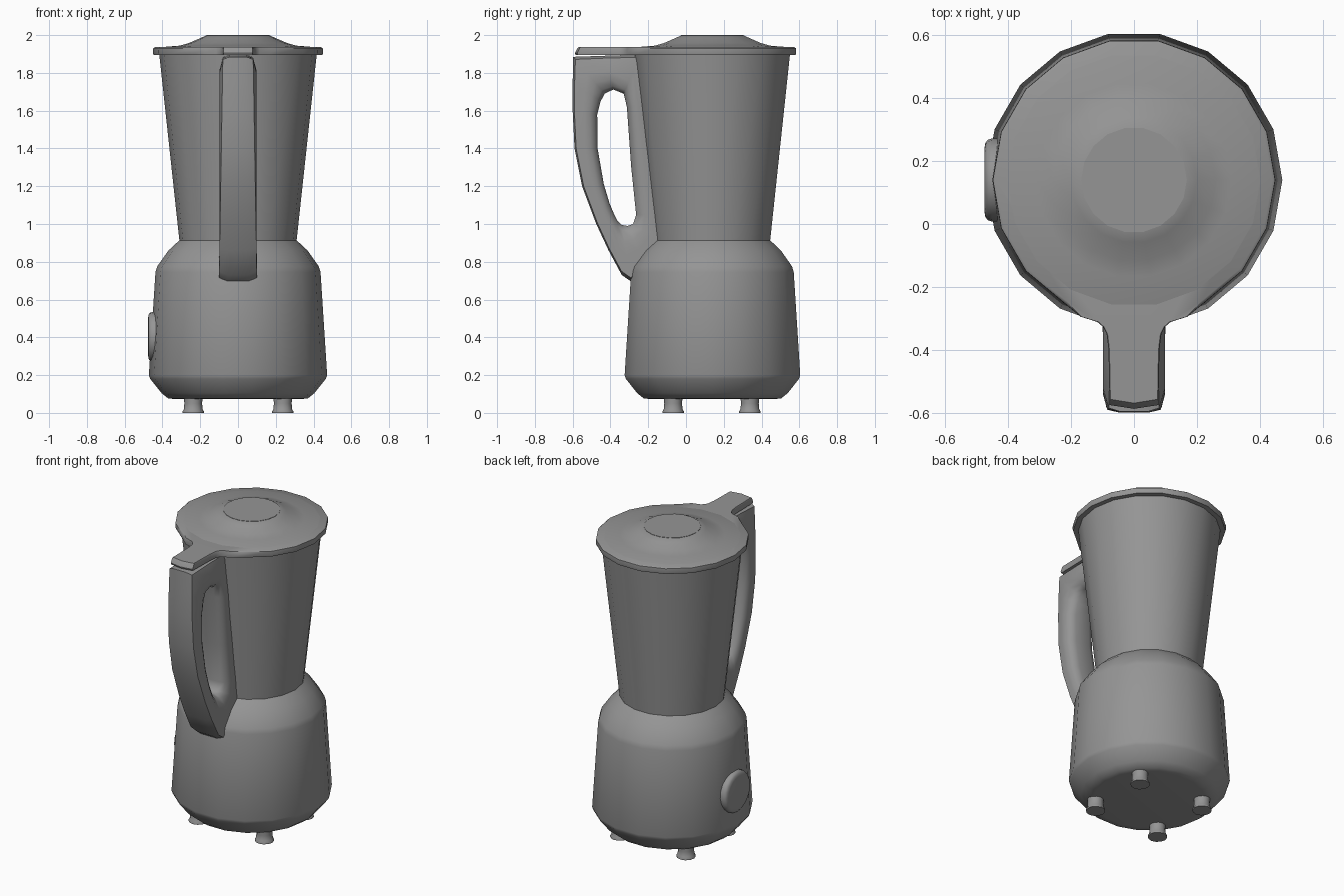
import bpy, bmesh, math
from mathutils import Matrix

if "Cube" in bpy.data.objects:
    bpy.data.objects.remove(bpy.data.objects["Cube"])

CY = 0.14          # axis of the round parts
SIDES = 18

grey = bpy.data.materials.new("dark_grey")
grey.diffuse_color = (0.3, 0.3, 0.3, 1)
grey.use_nodes = True
grey.node_tree.nodes["Principled BSDF"].inputs["Base Color"].default_value = grey.diffuse_color


def make_object(name, bm):
    bmesh.ops.recalc_face_normals(bm, faces=bm.faces[:])
    mesh = bpy.data.meshes.new(name)
    bm.to_mesh(mesh)
    bm.free()
    mesh.materials.append(grey)
    ob = bpy.data.objects.new(name, mesh)
    bpy.context.collection.objects.link(ob)
    return ob


def loft(name, rings, cap=True, closed=False, matrix=None):
    """Skin equal-length closed rings of points."""
    bm = bmesh.new()
    loops = [[bm.verts.new(p) for p in ring] for ring in rings]
    pairs = list(zip(loops, loops[1:]))
    if closed:
        pairs.append((loops[-1], loops[0]))
    for a, b in pairs:
        n = len(a)
        for i in range(n):
            j = (i + 1) % n
            bm.faces.new((a[i], a[j], b[j], b[i]))
    if cap and not closed:
        bm.faces.new(loops[0][::-1])
        bm.faces.new(loops[-1])
    if matrix:
        bm.transform(matrix)
    return make_object(name, bm)


def lathe(name, profile, sides=SIDES, matrix=None):
    rings = [[(r * math.cos(math.tau * i / sides), r * math.sin(math.tau * i / sides), z)
              for i in range(sides)] for r, z in profile]
    return loft(name, rings, matrix=matrix or Matrix.Translation((0, CY, 0)))


# Motor base and jug
lathe("motor_base", [(0.33, 0.073), (0.37, 0.077), (0.405, 0.105), (0.465, 0.18), (0.472, 0.2),
                     (0.437, 0.745), (0.428, 0.775), (0.368, 0.86), (0.325, 0.9), (0.305, 0.918)])
lathe("jug", [(0.31, 0.91), (0.417, 1.9)])

# Lid plate with the tab over the handle
def lid_ring(r, w, end, z):
    ring = [(r * math.cos(math.radians(a)), CY + r * math.sin(math.radians(a)), z)
            for a in range(-60, 241, 20)]
    half = [(0.17, -0.295), (0.115, -0.312), (0.098, -0.328), (0.087, -0.35), (0.081, -0.4),
            (0.078, end + 0.012)]
    ring += [(-x + w, y, z) for x, y in half]
    ring += [(0, end, z)]
    ring += [(x - w, y, z) for x, y in reversed(half)]
    return ring

loft("lid_plate", [lid_ring(0.447, 0.001, -0.585, 1.895), lid_ring(0.45, 0, -0.588, 1.905),
                   lid_ring(0.449, 0, -0.575, 1.93), lid_ring(0.44, 0.003, -0.57, 1.936)])

# Lid dome and its flat centre
lathe("lid_dome", [(0.42, 1.93), (0.40, 1.937), (0.31, 1.944), (0.26, 1.958), (0.20, 1.984),
                   (0.168, 1.998)])
lathe("lid_cap", [(0.168, 1.99), (0.168, 2.0)])

# Handle: loop of (outer, inner) side-view points, each given a rounded section
stations = [
    ((-0.597, 1.885), (-0.43, 1.69)), ((-0.42, 1.891), (-0.385, 1.712)),
    ((-0.24, 1.897), (-0.33, 1.69)), ((-0.20, 1.62), (-0.313, 1.62)),
    ((-0.16, 1.30), (-0.29, 1.30)), ((-0.11, 1.04), (-0.264, 1.05)),
    ((-0.10, 0.90), (-0.28, 1.00)), ((-0.20, 0.76), (-0.31, 0.99)),
    ((-0.29, 0.695), (-0.34, 0.995)), ((-0.34, 0.73), (-0.365, 1.02)),
    ((-0.41, 0.86), (-0.382, 1.055)), ((-0.475, 1.00), (-0.405, 1.11)),
    ((-0.55, 1.20), (-0.435, 1.21)), ((-0.59, 1.40), (-0.468, 1.40)),
    ((-0.60, 1.60), (-0.47, 1.58)), ((-0.60, 1.75), (-0.452, 1.65)),
]

def handle_section(outer, inner):
    edge = 0.08 + 0.02 * (1.9 - outer[1]) / 1.2
    half = [(0, edge * 0.55), (0.07, edge), (0.45, 0.099), (0.7, 0.096), (0.9, 0.08), (1, 0.05)]
    side = [(w, outer[0] + (inner[0] - outer[0]) * t, outer[1] + (inner[1] - outer[1]) * t)
            for t, w in half]
    return side + [(-x, y, z) for x, y, z in reversed(side)]

loft("handle", [handle_section(o, i) for o, i in stations], closed=True)

# Control dial on the left side
lathe("dial", [(0.132, 0.0), (0.132, 0.042), (0.128, 0.055), (0.118, 0.063), (0.10, 0.066)], 20,
      Matrix.Translation((-0.41, CY, 0.403)) @ Matrix.Rotation(-math.pi / 2, 4, 'Y'))

# Feet
for sx, side in ((-1, "left"), (1, "right")):
    for sy, end in ((-1, "front"), (1, "back")):
        lathe(f"foot_{end}_{side}", [(0.057, 0), (0.057, 0.008), (0.05, 0.018), (0.047, 0.05),
                                     (0.05, 0.09)], 12,
              Matrix.Translation((sx * 0.237, CY - 0.005 + sy * 0.203, 0)))

# Smooth shading with sharp edges kept
for ob in bpy.context.collection.objects:
    ob.select_set(True)
    bpy.context.view_layer.objects.active = ob
bpy.ops.object.shade_smooth_by_angle(angle=math.radians(42))
